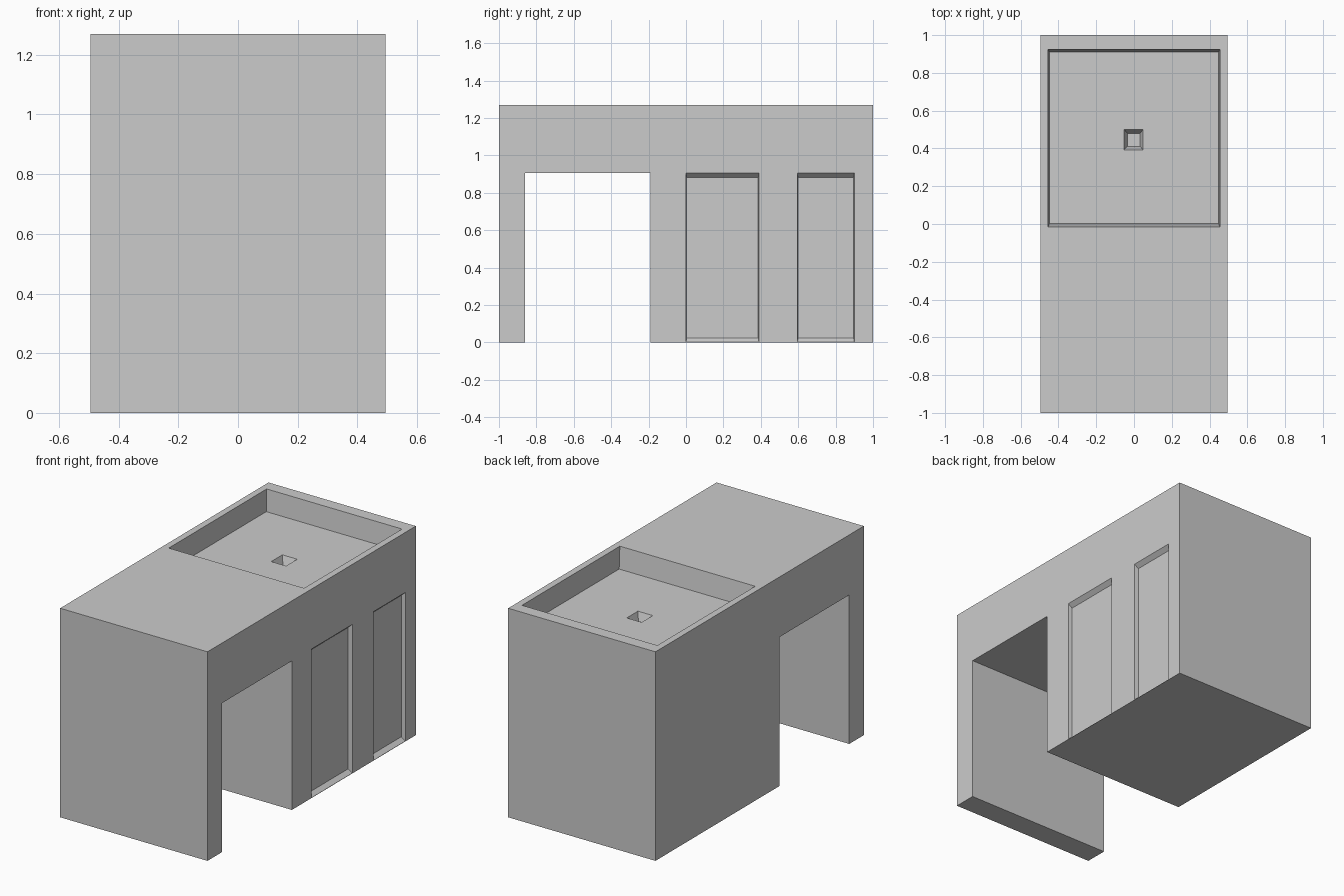
import bpy, bmesh
from mathutils import Vector

if "Cube" in bpy.data.objects:
    bpy.data.objects.remove(bpy.data.objects["Cube"])

HALF_W, TOP = 0.495, 1.27


def mesh_object(name, bm):
    bmesh.ops.recalc_face_normals(bm, faces=bm.faces)
    mesh = bpy.data.meshes.new(name)
    bm.to_mesh(mesh)
    bm.free()
    obj = bpy.data.objects.new(name, mesh)
    bpy.context.collection.objects.link(obj)
    return obj


def recess(target, name, outer, inner):
    """Cut a tapered recess; outer and inner are rings of four corners."""
    # Continue the taper slightly past the surface for a clean cut
    outer = [o + (o - i) * 0.2 for o, i in zip(outer, inner)]
    bm = bmesh.new()
    a = [bm.verts.new(p) for p in outer]
    b = [bm.verts.new(p) for p in inner]
    bm.faces.new(a)
    bm.faces.new(b[::-1])
    for k in range(4):
        n = (k + 1) % 4
        bm.faces.new((a[k], b[k], b[n], a[n]))
    cutter = mesh_object(name, bm)
    cutter.hide_render = True
    mod = target.modifiers.new(name, 'BOOLEAN')
    mod.operation = 'DIFFERENCE'
    mod.solver = 'EXACT'
    mod.object = cutter
    bpy.context.view_layer.objects.active = target
    bpy.ops.object.modifier_apply(modifier=mod.name)
    bpy.data.objects.remove(cutter)


def ring_xy(x0, x1, y0, y1, z):
    return [Vector(p) for p in ((x0, y0, z), (x1, y0, z), (x1, y1, z), (x0, y1, z))]


def ring_yz(y0, y1, z0, z1, x):
    return [Vector(p) for p in ((x, y0, z0), (x, y1, z0), (x, y1, z1), (x, y0, z1))]


# Counter body: side profile with knee opening, extruded across x
profile = [(-1, 0), (-0.86, 0), (-0.86, 0.905), (-0.19, 0.905),
           (-0.19, 0), (1, 0), (1, TOP), (-1, TOP)]
bm = bmesh.new()
face = bm.faces.new([bm.verts.new((-HALF_W, y, z)) for y, z in profile])
ext = bmesh.ops.extrude_face_region(bm, geom=[face])
verts = [v for v in ext['geom'] if isinstance(v, bmesh.types.BMVert)]
bmesh.ops.translate(bm, verts=verts, vec=(2 * HALF_W, 0, 0))
counter = mesh_object("sink_counter", bm)

# Basin and drain
recess(counter, "basin_cutter",
       ring_xy(-0.455, 0.455, -0.015, 0.925, TOP),
       ring_xy(-0.447, 0.447, 0.003, 0.91, TOP - 0.13))
recess(counter, "drain_cutter",
       ring_xy(-0.052, 0.048, 0.393, 0.5, TOP - 0.13),
       ring_xy(-0.034, 0.032, 0.411, 0.48, TOP - 0.18))

# Door panels on the right side
for n, (y0, y1) in enumerate(((0.0, 0.39), (0.595, 0.9))):
    recess(counter, f"door_cutter_{n}",
           ring_yz(y0, y1, 0.002, 0.905, HALF_W),
           ring_yz(y0 + 0.004, y1 - 0.004, 0.023, 0.882, HALF_W - 0.025))
